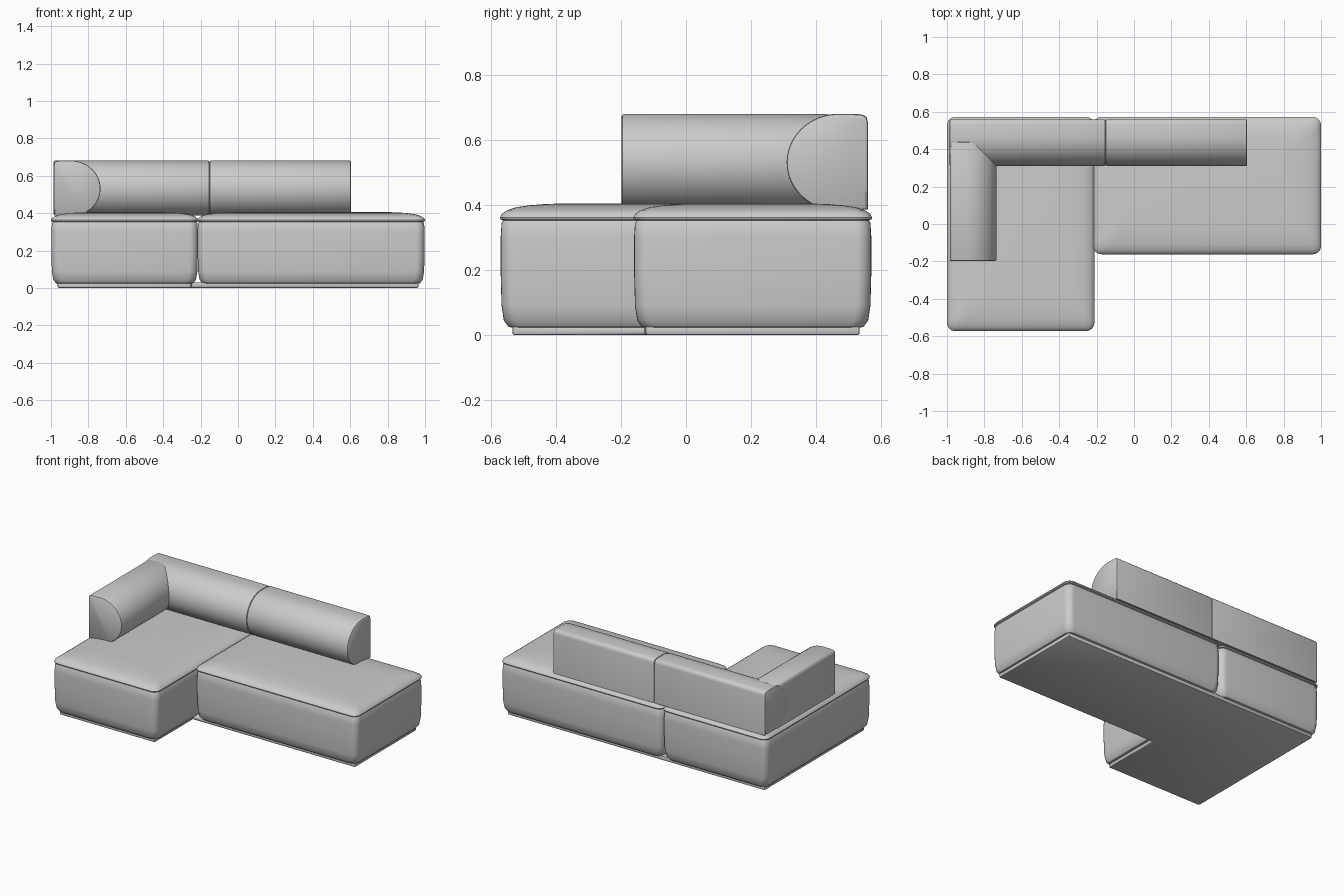
import bpy
import bmesh
from math import cos, sin, pi, radians

cube = bpy.data.objects.get("Cube")
if cube:
    bpy.data.objects.remove(cube, do_unlink=True)

fabric = bpy.data.materials.new("grey fabric")
fabric.use_nodes = True
GREY = (0.6, 0.6, 0.6, 1)
fabric.diffuse_color = GREY
fabric.node_tree.nodes["Principled BSDF"].inputs["Base Color"].default_value = GREY


def loft(name, rings, bevel=0.0, angle=35):
    """Skin matching rings of points and close both ends."""
    bm = bmesh.new()
    loops = [[bm.verts.new(p) for p in ring] for ring in rings]
    n = len(loops[0])
    for a, b in zip(loops, loops[1:]):
        for i in range(n):
            j = (i + 1) % n
            bm.faces.new((a[i], a[j], b[j], b[i]))
    bm.faces.new(loops[0][::-1])
    bm.faces.new(loops[-1])
    bmesh.ops.recalc_face_normals(bm, faces=bm.faces)
    mesh = bpy.data.meshes.new(name)
    bm.to_mesh(mesh)
    bm.free()
    mesh.materials.append(fabric)
    obj = bpy.data.objects.new(name, mesh)
    bpy.context.collection.objects.link(obj)
    bpy.ops.object.select_all(action="DESELECT")
    obj.select_set(True)
    bpy.context.view_layer.objects.active = obj
    if bevel:
        mod = obj.modifiers.new("soft edges", "BEVEL")
        mod.width = bevel
        mod.segments = 2
        mod.limit_method = "ANGLE"
        mod.angle_limit = radians(40)
        bpy.ops.object.modifier_apply(modifier=mod.name)
    bpy.ops.object.shade_smooth_by_angle(angle=radians(angle))
    return obj


def rounded_rect(x0, x1, y0, y1, inset, z, radius=0.045, steps=6):
    x0, x1, y0, y1 = x0 + inset, x1 - inset, y0 + inset, y1 - inset
    r = radius
    corners = ((x1 - r, y1 - r), (x0 + r, y1 - r), (x0 + r, y0 + r), (x1 - r, y0 + r))
    return [(cx + r * cos((k + s / steps) * pi / 2),
             cy + r * sin((k + s / steps) * pi / 2), z)
            for k, (cx, cy) in enumerate(corners) for s in range(steps + 1)]


# Seat bodies and their domed top cushions: (inset, height) profiles
BODY = ((0.045, 0.022), (0.026, 0.026), (0.012, 0.045), (0.005, 0.09),
        (0.002, 0.2), (0.002, 0.3), (0.005, 0.345), (0.012, 0.358))
CUSHION = ((0.012, 0.352), (0.002, 0.357), (0.0, 0.363), (0.006, 0.374), (0.022, 0.385),
           (0.05, 0.394), (0.09, 0.4), (0.14, 0.404), (0.2, 0.406))
SEATS = {"chaise": (-1.0, -0.212, -0.573, 0.573),
         "bench": (-0.218, 1.0, -0.162, 0.573)}
for name, rect in SEATS.items():
    loft(name + "_body", [rounded_rect(*rect, i, z) for i, z in BODY])
    loft(name + "_cushion", [rounded_rect(*rect, i, z) for i, z in CUSHION])

# L-shaped plinth under both seats
outline = ((-0.965, -0.535), (-0.25, -0.535), (-0.25, -0.125),
           (0.965, -0.125), (0.965, 0.535), (-0.965, 0.535))
loft("plinth", [[(x, y, z) for x, y in outline] for z in (0, 0.03)], bevel=0.008)

# Bolster cross-section: depth from the flat rear face, and height
front_curve = [(0.09 + 0.16 * cos(t), 0.532 + 0.15 * sin(t))
               for t in [radians(-75 + 165 * i / 28) for i in range(29)]]
SECTION = front_curve + [(0.03, 0.681), (0.012, 0.678), (0.003, 0.67), (0, 0.655), (0, 0.387)]


def bolster(name, start, end, along_x):
    """Sweep the section with slightly rounded ends."""
    rings = []
    for pos, shrink in ((start, 0.95), (start + 0.003, 0.985), (start + 0.009, 1),
                        (end - 0.009, 1), (end - 0.003, 0.985), (end, 0.95)):
        ring = []
        for d, z in SECTION:
            d = 0.12 + (d - 0.12) * shrink
            z = 0.53 + (z - 0.53) * shrink
            ring.append((pos, 0.56 - d, z) if along_x else (-0.985 + d, pos, z))
        rings.append(ring)
    loft(name, rings)


bolster("back_bolster_corner", -0.986, -0.153, True)
bolster("back_bolster_bench", -0.153, 0.605, True)
bolster("arm_bolster", -0.198, 0.44, False)
